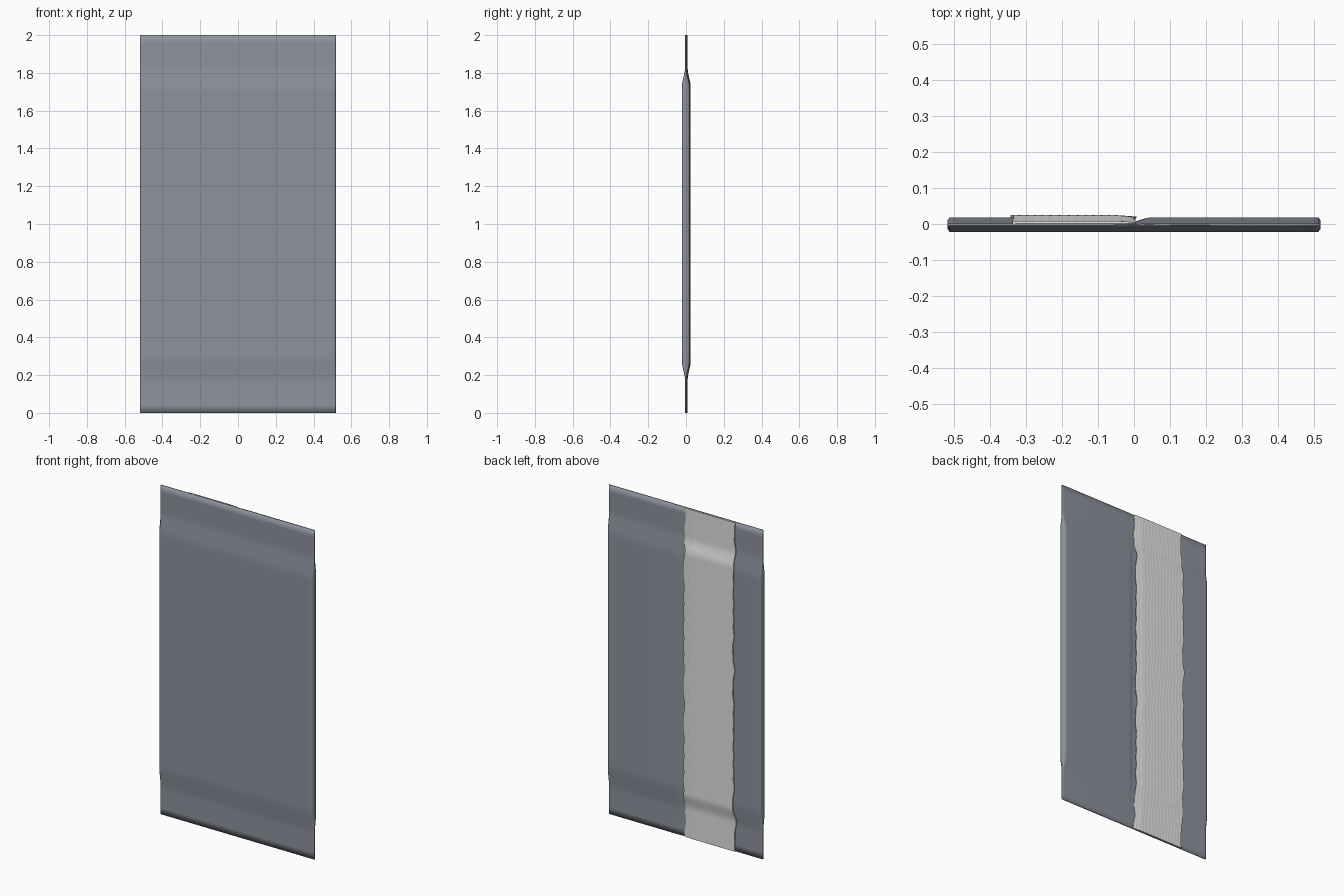
import bpy, bmesh
from math import sin, pi

cube = bpy.data.objects.get("Cube")
if cube:
    bpy.data.objects.remove(cube)


def material(name, rgb):
    m = bpy.data.materials.new(name)
    m.use_nodes = True
    m.diffuse_color = (*rgb, 1)
    m.node_tree.nodes["Principled BSDF"].inputs["Base Color"].default_value = (*rgb, 1)
    return m


slate = material("slate grey", (0.27, 0.29, 0.34))
pale = material("pale grey", (0.76, 0.76, 0.75))
MID = -0.002
THIN, THICK = 0.004, 0.020


def half_depth(z):
    """Half thickness: thin flat seals at both ends, full pouch between."""
    t = (min(z, 2 - z) - 0.19) / 0.07
    return THIN + (THICK - THIN) * max(0, min(1, t))


def loft(name, rings, mat):
    """Skin a stack of closed rings and cap both ends."""
    bm = bmesh.new()
    rows = [[bm.verts.new(p) for p in ring] for ring in rings]
    n = len(rows[0])
    for a, b in zip(rows, rows[1:]):
        for i in range(n):
            j = (i + 1) % n
            bm.faces.new((a[i], a[j], b[j], b[i]))
    bm.faces.new(rows[0])
    bm.faces.new(rows[-1])
    bmesh.ops.recalc_face_normals(bm, faces=bm.faces)
    for f in bm.faces:
        f.smooth = True
    me = bpy.data.meshes.new(name)
    bm.to_mesh(me)
    bm.free()
    me.materials.append(mat)
    ob = bpy.data.objects.new(name, me)
    bpy.context.collection.objects.link(ob)
    return ob


# Pouch: outline (x, depth factor) with a soft crease beside the back seam
outline = [(-.518, -.6), (-.512, -1), (-.5, -1), (.5, -1), (.512, -1), (.518, -.6),
           (.518, .6), (.512, 1), (.5, 1), (.05, 1), (.035, .95), (.0, .4),
           (-.03, .95), (-.05, 1), (-.5, 1), (-.512, 1), (-.518, .6)]
low = [0, .04, .15, .19, .26, .31]
levels = low + [2 - z for z in reversed(low)]
loft("pouch_body", [[(x, MID + s * half_depth(z), z) for x, s in outline]
                    for z in levels], slate)


# Back seam strip: wavy edges and fine lengthwise ripples
def sway(z):
    return 0.004 * sin(27 * z) * (0.6 + sin(7 * z)) + 0.002 * sin(61 * z)


COLS, ROWS = 60, 100
LEFT, RIGHT = -.335, .002
rings = []
for r in range(ROWS + 1):
    z = 2 * r / ROWS
    base = MID + half_depth(z)
    top, under = [], []
    for c in range(COLS + 1):
        t = c / COLS
        x = LEFT + (RIGHT - LEFT) * t + sway(z + 0.3 * t)
        droop = 0.004 * max(0, (t - 0.85) / 0.15)
        y = base + 0.0065 - droop + 0.0004 * sin(c * pi / 2)
        top.append((x, y, z))
        under.append((x, base - 0.001, z))
    rings.append(top + under[::-1])
strip = loft("back_seam_strip", rings, pale)
bpy.context.view_layer.objects.active = strip
strip.select_set(True)
bpy.ops.object.shade_smooth_by_angle(angle=pi / 4)
